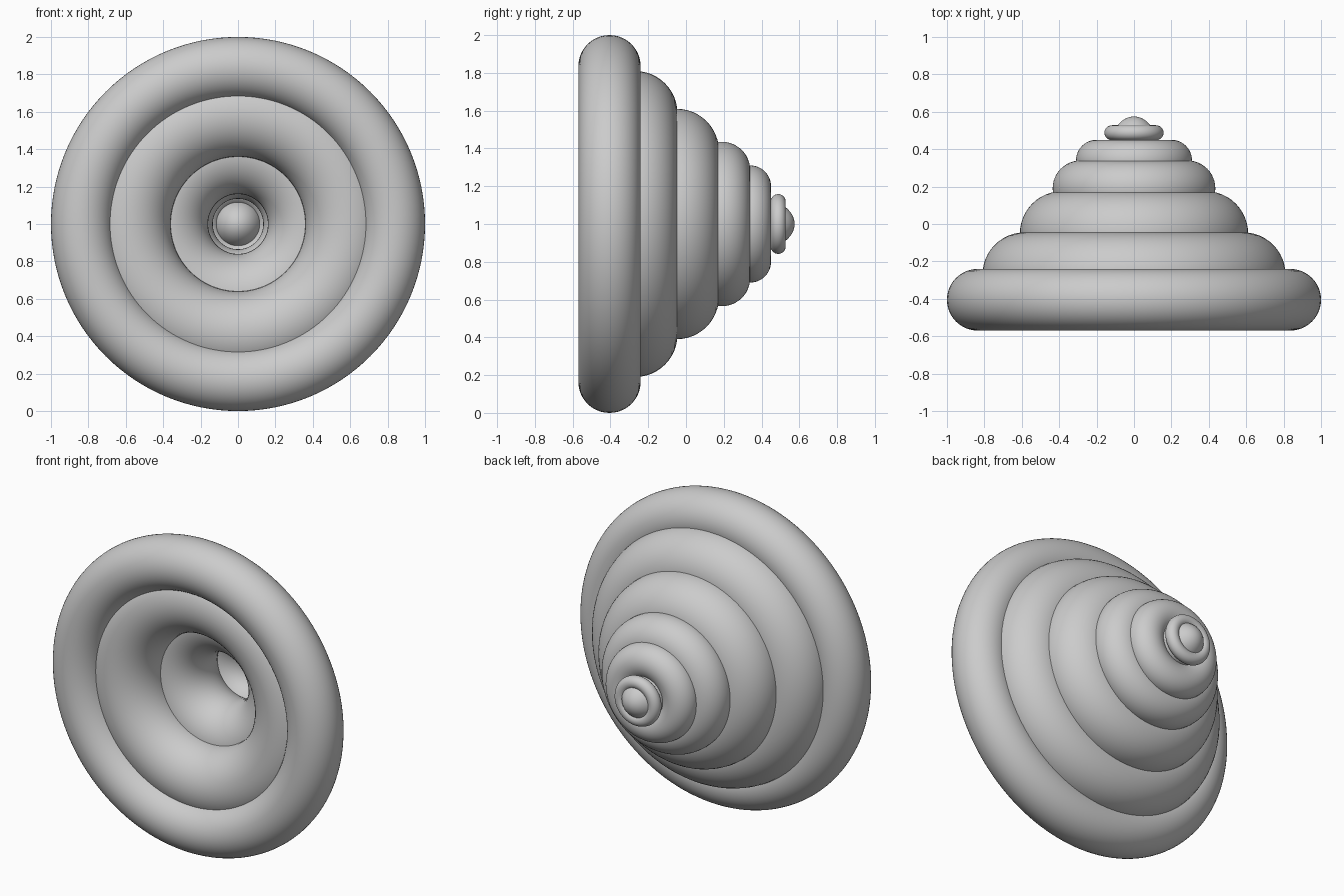
import bpy
import math

cube = bpy.data.objects.get("Cube")
if cube:
    bpy.data.objects.remove(cube, do_unlink=True)

# Single plain grey finish
grey = bpy.data.materials.new("plain_grey")
grey.use_nodes = True
colour = (0.6, 0.6, 0.6, 1)
grey.diffuse_color = colour
grey.node_tree.nodes["Principled BSDF"].inputs["Base Color"].default_value = colour

CENTRE_Z = 1.0
FACE_FRONT = (math.pi / 2, 0, 0)


def finish(name):
    part = bpy.context.object
    part.name = name
    part.data.materials.append(grey)
    bpy.ops.object.shade_smooth()
    return part


def ring(name, y, major, minor):
    bpy.ops.mesh.primitive_torus_add(
        major_segments=128, minor_segments=48,
        major_radius=major, minor_radius=minor,
        location=(0, y, CENTRE_Z), rotation=FACE_FRONT)
    finish(name)


# Stacked rings, shrinking from the wide front rim to the back
ring("rim_ring", -0.405, 0.835, 0.165)
ring("second_ring", -0.27, 0.585, 0.225)
ring("third_ring", -0.05, 0.385, 0.225)
ring("fourth_ring", 0.19, 0.285, 0.15)
ring("fifth_ring", 0.34, 0.2, 0.11)
ring("sixth_ring", 0.488, 0.118, 0.04)

# Rounded plug closing the narrow end
bpy.ops.mesh.primitive_uv_sphere_add(
    segments=64, ring_count=32, radius=1,
    location=(0, 0.375, CENTRE_Z), rotation=FACE_FRONT)
plug = finish("end_plug")
plug.scale = (0.137, 0.137, 0.2)
